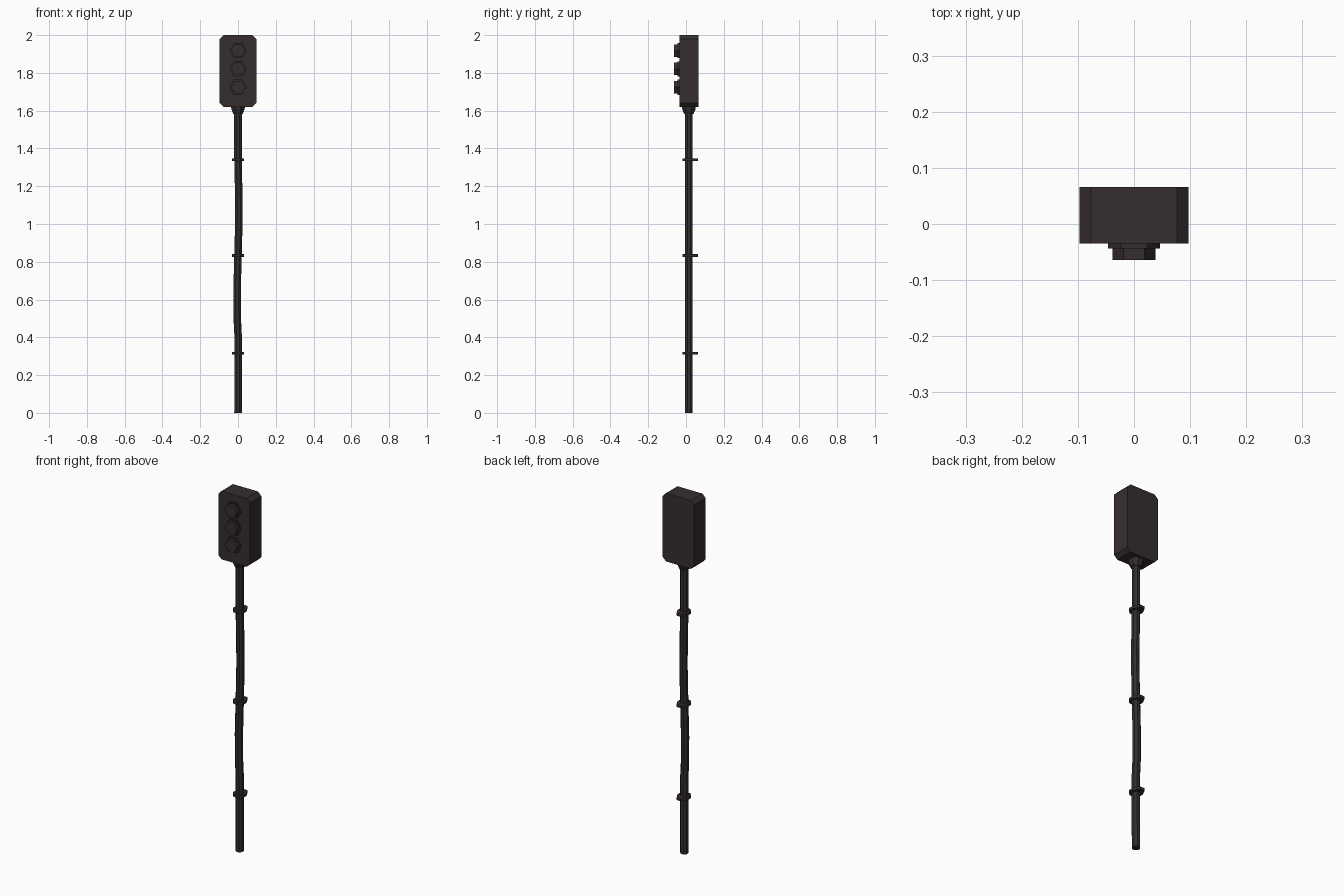
import bpy, math

if "Cube" in bpy.data.objects:
    bpy.data.objects.remove(bpy.data.objects["Cube"])

dark = bpy.data.materials.new("dark_brown_black")
dark.diffuse_color = (0.036, 0.027, 0.028, 1)
dark.use_nodes = True
dark.node_tree.nodes["Principled BSDF"].inputs["Base Color"].default_value = dark.diffuse_color
AXIS_Y = 0.015  # the pole axis sits slightly behind the origin


def loft(name, rings):
    """Capped solid through equal-sized rings of points."""
    n = len(rings[0])
    verts = [p for r in rings for p in r]
    faces = [list(range(n))[::-1], list(range(len(verts) - n, len(verts)))]
    for k in range(len(rings) - 1):
        for i in range(n):
            a, b = k * n + i, k * n + (i + 1) % n
            faces.append([a, b, b + n, a + n])
    me = bpy.data.meshes.new(name)
    me.from_pydata(verts, [], faces)
    me.materials.append(dark)
    ob = bpy.data.objects.new(name, me)
    bpy.context.collection.objects.link(ob)
    return ob


def ring_z(r, z, n=8, x=0.0):
    off = math.pi / n
    return [(x + r * math.cos(off + 2 * math.pi * i / n),
             AXIS_Y + r * math.sin(off + 2 * math.pi * i / n), z) for i in range(n)]


def ring_front(r, y, z):
    return [(r * math.cos(math.pi * i / 3), y, z + r * math.sin(math.pi * i / 3))
            for i in range(6)]


# slightly crooked pole
path = [(0, 0), (0.40, 0.001), (0.50, -0.004), (0.65, -0.005), (0.83, 0),
        (0.95, 0.003), (1.05, 0.005), (1.20, 0.003), (1.34, 0), (1.62, 0)]
loft("pole", [ring_z(0.0215, z, 8, x) for z, x in path])

# tapered collar below the signal box
loft("collar", [ring_z(0.027, 1.583), ring_z(0.037, 1.605), ring_z(0.04, 1.622)])

# signal box with chamfered corners
w, z0, z1, c = 0.097, 1.62, 2.0, 0.02
outline = [(w - c, z0), (w, z0 + c), (w, z1 - c), (w - c, z1)]
outline += [(-x, z) for x, z in reversed(outline)]
loft("signal_box", [[(x, y, z) for x, z in outline] for y in (0.066, -0.035)])

# three hexagonal lamps, each a rim and a raised lens
for i, z in enumerate((1.724, 1.821, 1.918)):
    loft(f"lamp_rim_{i}", [ring_front(0.046, y, z) for y in (-0.03, -0.044)])
    loft(f"lamp_lens_{i}", [ring_front(0.038, y, z) for y in (-0.04, -0.064)])

# clamp plates around the pole, with a tab towards the back
half = [(0.014, -0.018), (0.032, 0.0), (0.032, 0.03), (0.014, 0.063)]
plate = half + [(-x, y) for x, y in reversed(half)]
for i, z in enumerate((0.315, 0.833, 1.341)):
    loft(f"clamp_{i}", [[(x, y, z + d) for x, y in plate] for d in (-0.007, 0.007)])
